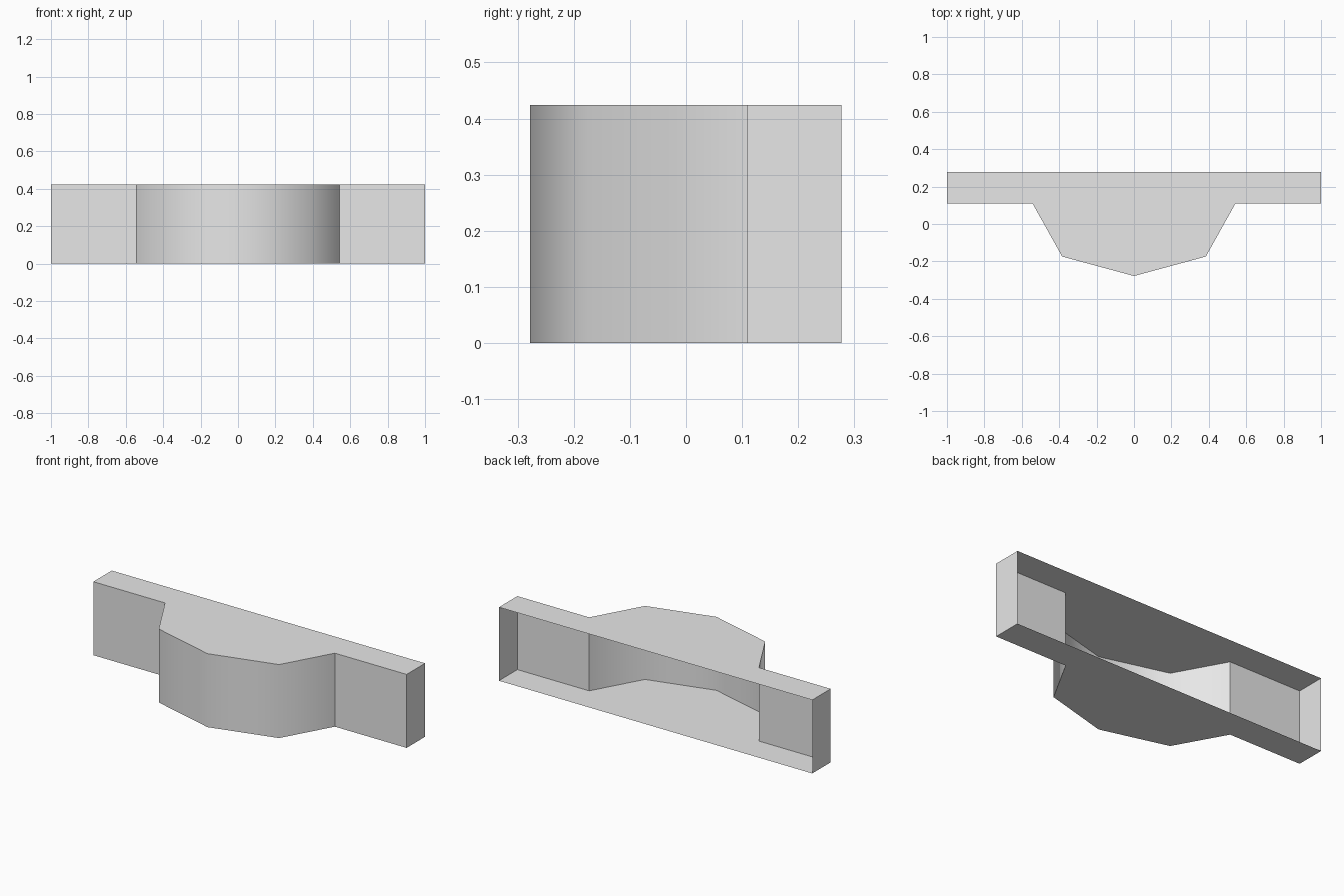
import bpy
import bmesh
import math

cube = bpy.data.objects.get("Cube")
if cube:
    bpy.data.objects.remove(cube, do_unlink=True)

HEIGHT = 0.424

# Plain grey for the whole shell
grey = bpy.data.materials.new("light_grey")
grey.use_nodes = True
colour = (0.8, 0.8, 0.8, 1.0)
grey.diffuse_color = colour
grey.node_tree.nodes["Principled BSDF"].inputs["Base Color"].default_value = colour

# Half outline from the back corner to the nose, then mirrored
half = [(1.0, 0.277), (1.0, 0.109), (0.542, 0.109), (0.384, -0.174)]
outline = half + [(0.0, -0.278)] + [(-x, y) for x, y in reversed(half)]

# Hollow shell: bottom plate, top plate and front walls, open at the back
bm = bmesh.new()
bottom = [bm.verts.new((x, y, 0.0)) for x, y in outline]
top = [bm.verts.new((x, y, HEIGHT)) for x, y in outline]
bm.faces.new(bottom)
bm.faces.new(list(reversed(top)))
for i in range(len(outline) - 1):
    bm.faces.new((bottom[i + 1], bottom[i], top[i], top[i + 1]))
bmesh.ops.recalc_face_normals(bm, faces=bm.faces)

# Make sure the top plate faces up
bm.normal_update()
top_face = max(bm.faces, key=lambda f: f.calc_center_median().z)
if top_face.normal.z < 0:
    bmesh.ops.reverse_faces(bm, faces=bm.faces)

mesh = bpy.data.meshes.new("bay_shell")
bm.to_mesh(mesh)
bm.free()
mesh.materials.append(grey)
shell = bpy.data.objects.new("bay_shell", mesh)
bpy.context.collection.objects.link(shell)

# Soft shading around the bulge, crisp corners elsewhere
bpy.ops.object.select_all(action='DESELECT')
shell.select_set(True)
bpy.context.view_layer.objects.active = shell
bpy.ops.object.shade_smooth_by_angle(angle=math.radians(52))
